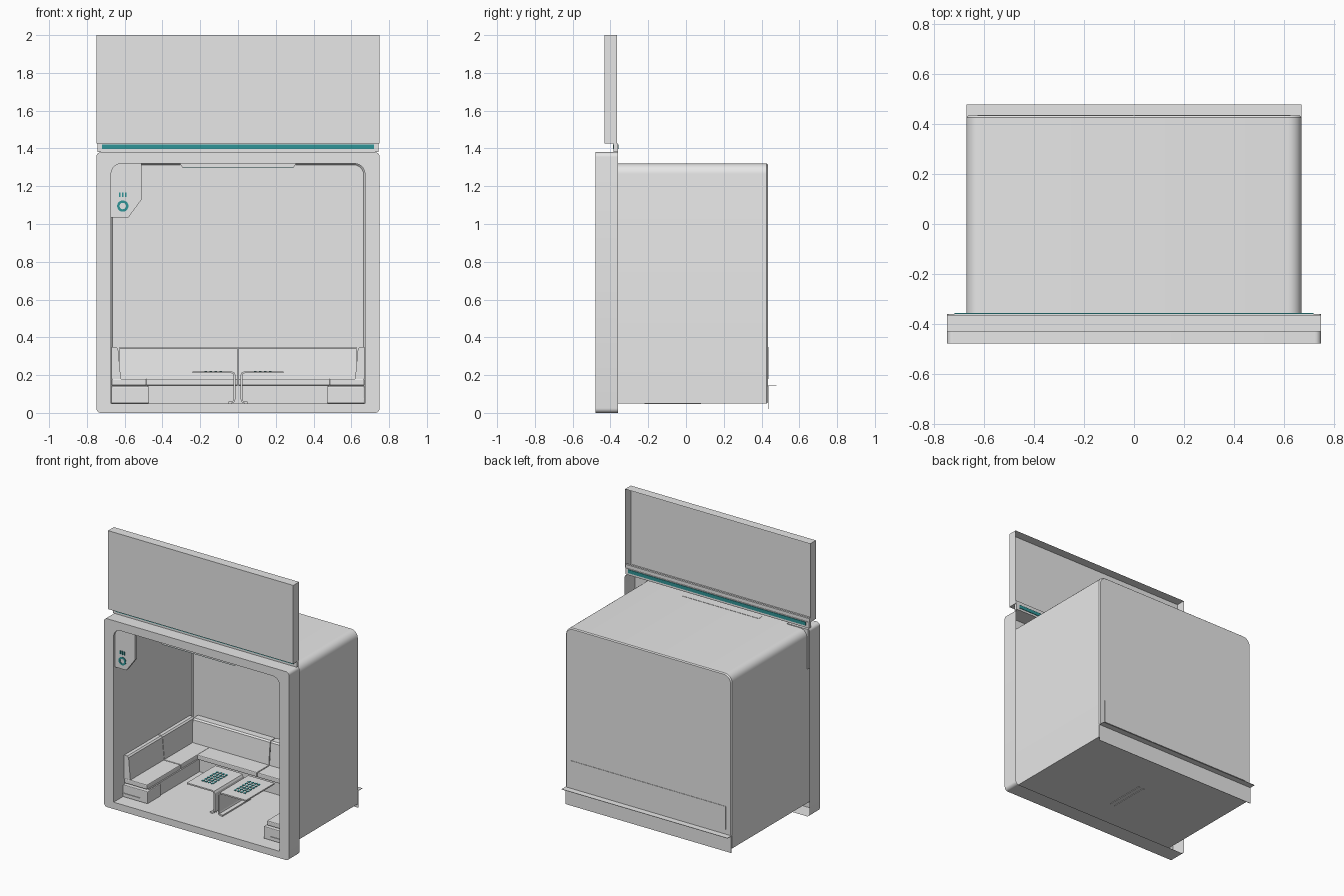
import bpy, bmesh, math
from mathutils import Vector

cube = bpy.data.objects.get("Cube")
if cube:
    bpy.data.objects.remove(cube, do_unlink=True)


def material(name, colour):
    m = bpy.data.materials.new(name)
    m.use_nodes = True
    m.diffuse_color = colour
    m.node_tree.nodes["Principled BSDF"].inputs["Base Color"].default_value = colour
    return m


GREY = material("light grey", (0.8, 0.8, 0.8, 1))
TEAL = material("teal", (0.03, 0.3, 0.31, 1))


def finish(name, bm, mat, bevel=0, thick=0, smooth=False):
    bmesh.ops.recalc_face_normals(bm, faces=bm.faces)
    me = bpy.data.meshes.new(name)
    bm.to_mesh(me)
    bm.free()
    ob = bpy.data.objects.new(name, me)
    bpy.context.collection.objects.link(ob)
    me.materials.append(mat)
    if thick:
        mod = ob.modifiers.new("thickness", "SOLIDIFY")
        mod.thickness, mod.offset = thick, 0
    if bevel:
        mod = ob.modifiers.new("bevel", "BEVEL")
        mod.width, mod.segments = bevel, 2
    if smooth:
        bpy.ops.object.select_all(action="DESELECT")
        ob.select_set(True)
        bpy.context.view_layer.objects.active = ob
        bpy.ops.object.shade_smooth_by_angle()
    return ob


def add_box(bm, xs, ys, zs):
    verts = bmesh.ops.create_cube(bm, size=1)["verts"]
    for v in verts:
        v.co = [(a + b) / 2 + c * (b - a) for (a, b), c in zip((xs, ys, zs), v.co)]


def box(name, xs, ys, zs, mat=GREY, bevel=0):
    bm = bmesh.new()
    add_box(bm, xs, ys, zs)
    return finish(name, bm, mat, bevel)


def prism(name, pts, lo, hi, axis="y", mat=GREY, closed=True, **kw):
    """Extrude a profile: (x, z) along y, or (y, z) along x."""
    place = (lambda p, d: (p[0], d, p[1])) if axis == "y" else (lambda p, d: (d, p[0], p[1]))
    bm = bmesh.new()
    a, b = ([bm.verts.new(place(p, d)) for p in pts] for d in (lo, hi))
    n = len(pts)
    for i in range(n if closed else n - 1):
        j = (i + 1) % n
        bm.faces.new((a[i], a[j], b[j], b[i]))
    if closed:
        bm.faces.new(a)
        bm.faces.new(b)
    return finish(name, bm, mat, **kw)


def outline(w, z0, z1, r_low, r_top, steps=6):
    """Rounded rectangle in x and z, from the lower left corner."""
    pts = []
    for sx, z, r, start in ((-1, z0, r_low, 180), (1, z0, r_low, 270),
                            (1, z1, r_top, 0), (-1, z1, r_top, 90)):
        cx, cz = sx * (w - r), z + (r if z == z0 else -r)
        for k in range(steps + 1 if r else 1):
            t = math.radians(start + 90 * k / steps)
            pts.append((cx + r * math.cos(t), cz + r * math.sin(t)))
    return pts


def ring(bm, pts, y):
    vs = [bm.verts.new((x, y, z)) for x, z in pts]
    return vs, [bm.edges.new((vs[i - 1], vs[i])) for i in range(len(vs))]


FRONT, REAR, BACK = -0.48, -0.36, 0.435
opening = outline(0.672, 0.05, 1.32, 0, 0.055)

# Front frame: hollow behind, with outer and inner returns
bm = bmesh.new()
edges = ring(bm, outline(0.75, 0, 1.38, 0.025, 0.025), FRONT)[1] + ring(bm, opening, FRONT)[1]
bmesh.ops.triangle_fill(bm, use_beauty=True, edges=edges)
ext = bmesh.ops.extrude_edge_only(bm, edges=[e for e in bm.edges if e.is_boundary])
for v in ext["geom"]:
    if isinstance(v, bmesh.types.BMVert):
        v.co.y = REAR
finish("front_frame", bm, GREY, smooth=True)

# Room shell: floor, walls, ceiling and back wall, open at the front
bm = bmesh.new()
loops = []
mid = Vector((0, 0.685))
for y, s in ((REAR, 1), (BACK - 0.008, 1), (BACK, 0.99)):
    loops.append(ring(bm, [mid + (Vector(p) - mid) * s for p in opening], y)[0])
for a, b in zip(loops, loops[1:]):
    for i in range(len(a)):
        bm.faces.new((a[i - 1], a[i], b[i], b[i - 1]))
bm.faces.new(loops[-1])
finish("room_shell", bm, GREY, smooth=True)

# Upper sign panel: a tray open at the back
bm = bmesh.new()
add_box(bm, (-0.75, 0.75), (-0.432, -0.365), (1.425, 2))
bmesh.ops.delete(bm, geom=[f for f in bm.faces if f.calc_center_median().y > -0.37], context="FACES")
finish("sign_panel", bm, GREY)
box("sign_lower_lip", (-0.745, 0.745), (-0.38, -0.365), (1.425, 1.45))
box("sign_bracket", (-0.745, 0.745), (-0.383, -0.361), (1.38, 1.425))
box("sign_light_strip", (-0.72, 0.72), (-0.387, -0.357), (1.396, 1.421), TEAL)

# Corner badge panel with its ring and marks
prism("corner_panel", [(-0.68, 1.325), (-0.51, 1.325), (-0.51, 1.13), (-0.58, 1.035), (-0.68, 1.035)],
      -0.465, -0.44)
bm = bmesh.new()
badge = [ring(bm, [(-0.61 + r * math.cos(k * math.pi / 12), 1.095 + r * math.sin(k * math.pi / 12))
                   for k in range(24)], -0.468)[0] for r in (0.017, 0.03)]
for i in range(24):
    bm.faces.new((badge[0][i - 1], badge[0][i], badge[1][i], badge[1][i - 1]))
finish("badge_ring", bm, TEAL, thick=0.004)
for i in (-1, 0, 1):
    x = -0.61 + 0.016 * i
    box("badge_mark", (x - 0.004, x + 0.004), (-0.47, -0.464), (1.143, 1.167), TEAL)

# Lamp bar under the top of the opening
prism("lamp_bar", [(-0.31, 1.322), (-0.295, 1.3), (0.295, 1.3), (0.31, 1.322)], -0.46, -0.4)
box("lamp_glow", (-0.29, 0.29), (-0.455, -0.405), (1.296, 1.301), TEAL)

# Rear skirt and ledge
box("rear_skirt", (-0.672, 0.672), (BACK - 0.002, BACK + 0.001), (0.02, 0.145))
box("rear_ledge", (-0.672, 0.672), (BACK - 0.005, 0.48), (0.143, 0.146))

# Back bench
SEAT_Y = 0.22
box("back_bench_base", (-0.48, 0.48), (SEAT_Y + 0.02, 0.43), (0.05, 0.145))

for side, s in (("left", 1), ("right", -1)):
    def span(a, b):
        return tuple(sorted((s * a, s * b)))

    box(f"back_cushion_{side}", span(0.002, 0.487), (SEAT_Y, 0.43), (0.145, 0.18), bevel=0.006)
    prism(f"back_backrest_{side}", [(0.36, 0.18), (0.438, 0.18), (0.438, 0.35), (0.385, 0.35), (0.375, 0.34)],
          *span(0.003, 0.628), axis="x")

    # Side bench
    box(f"side_bench_base_{side}", span(0.48, 0.67), (-0.34, 0.43), (0.05, 0.145))
    box(f"side_bench_drawer_{side}", span(0.47, 0.67), (-0.375, -0.22), (0.05, 0.14), bevel=0.005)
    box(f"drawer_slot_{side}", span(0.53, 0.668), (-0.38, -0.372), (0.072, 0.08))
    for k, (y0, y1) in enumerate(((-0.36, 0.03), (0.034, 0.43))):
        box(f"side_cushion_{side}_{k}", span(0.485, 0.67), (y0, y1), (0.145, 0.18), bevel=0.006)
        prism(f"side_backrest_{side}_{k}",
              [(s * x, z) for x, z in ((0.62, 0.18), (0.67, 0.18), (0.67, 0.35), (0.645, 0.35), (0.635, 0.34))],
              y0, min(y1, 0.4))

    # Table folded from one sheet: top, leg and foot
    sheet = [(0.24, 0.215), (0.035, 0.215), (0.024, 0.211), (0.018, 0.2),
             (0.018, 0.075), (0.022, 0.062), (0.032, 0.056), (0.05, 0.055)]
    prism(f"table_{side}", [(s * x, z) for x, z in sheet], -0.25, 0.08, closed=False, thick=0.01)
    box(f"floor_slot_{side}", span(0.012, 0.026), (-0.22, 0.08), (0.046, 0.051))

    # Table mat pattern
    bm = bmesh.new()
    for i in range(4):
        for j in range(6):
            x, y = 0.085 + 0.026 * i, -0.17 + 0.032 * j
            add_box(bm, span(x, x + 0.014), (y, y + 0.018), (0.218, 0.223))
    finish(f"table_mat_pattern_{side}", bm, TEAL)
